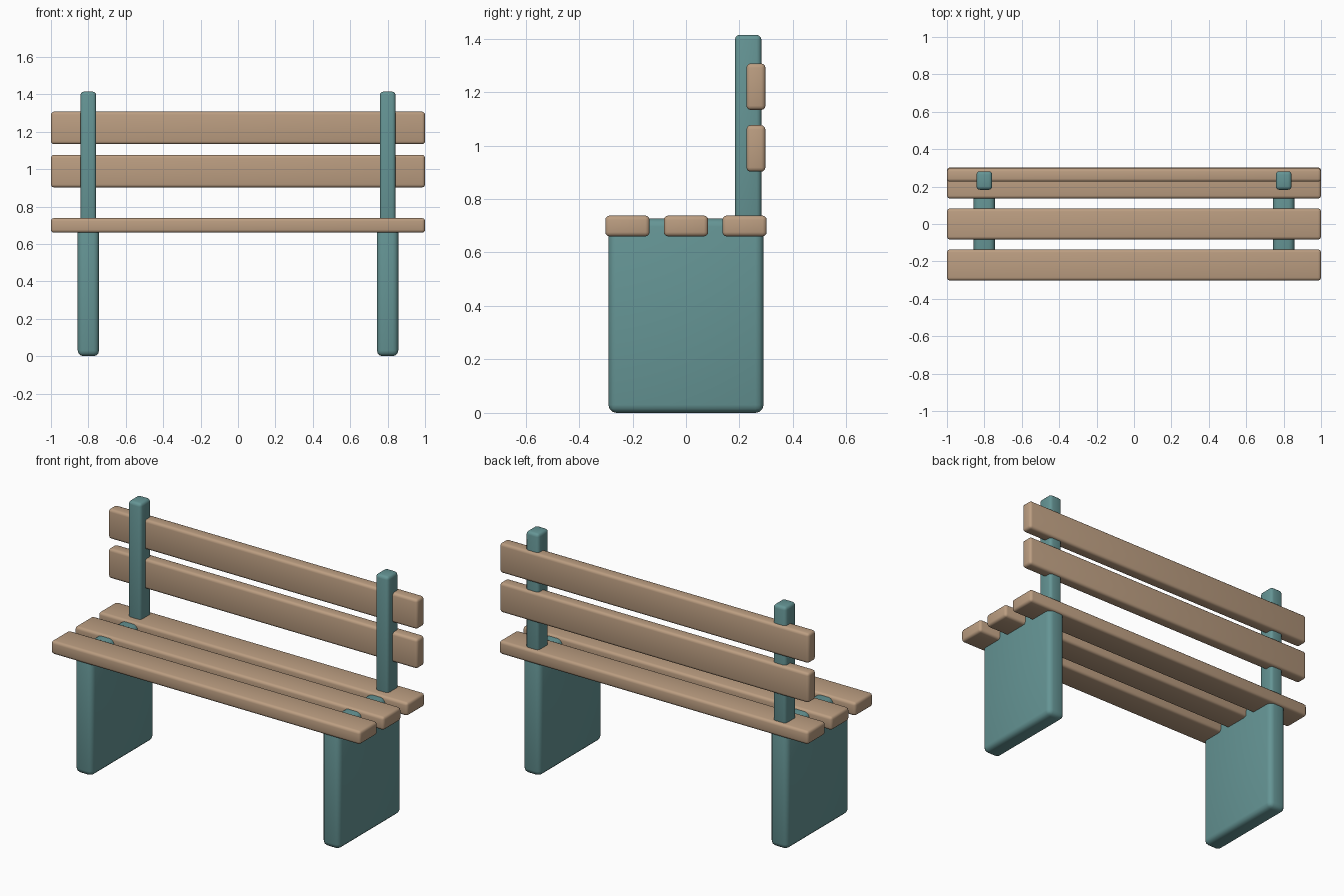
import bpy
from math import radians

if "Cube" in bpy.data.objects:
    bpy.data.objects.remove(bpy.data.objects["Cube"])


def material(name, color):
    m = bpy.data.materials.new(name)
    m.diffuse_color = (*color, 1)
    m.use_nodes = True
    m.node_tree.nodes["Principled BSDF"].inputs["Base Color"].default_value = m.diffuse_color
    return m


wood = material("wood", (0.50, 0.34, 0.22))
paint = material("painted_frame", (0.13, 0.30, 0.30))


def rounded_box(name, x, y, z, radius, mat):
    """Box from (min, max) ranges with rounded edges."""
    bpy.ops.mesh.primitive_cube_add(
        size=1, location=[(a + b) / 2 for a, b in (x, y, z)])
    ob = bpy.context.object
    ob.name = name
    ob.scale = [b - a for a, b in (x, y, z)]
    bpy.ops.object.transform_apply(location=False, rotation=False, scale=True)
    bevel = ob.modifiers.new("rounded_edges", 'BEVEL')
    bevel.width = radius
    bevel.segments = 3
    bpy.ops.object.modifier_apply(modifier=bevel.name)
    bpy.ops.object.shade_smooth_by_angle(angle=radians(40))
    ob.data.materials.append(mat)
    return ob


# Seat slats
for i, y in enumerate((-0.219, 0, 0.219)):
    rounded_box(f"seat_slat_{i + 1}", (-1, 1), (y - 0.083, y + 0.083),
                (0.66, 0.738), 0.016, wood)

# Backrest slats, fixed behind the posts
for i, z in enumerate((0.989, 1.22)):
    rounded_box(f"back_slat_{i + 1}", (-1, 1), (0.226, 0.297),
                (z - 0.087, z + 0.087), 0.016, wood)

# Slab legs and back posts on each side
for side, x in (("left", -0.8), ("right", 0.8)):
    rounded_box(f"{side}_leg", (x - 0.057, x + 0.057), (-0.29, 0.29),
                (0, 0.727), 0.03, paint)
    rounded_box(f"{side}_back_post", (x - 0.042, x + 0.042), (0.183, 0.282),
                (0.69, 1.414), 0.018, paint)
